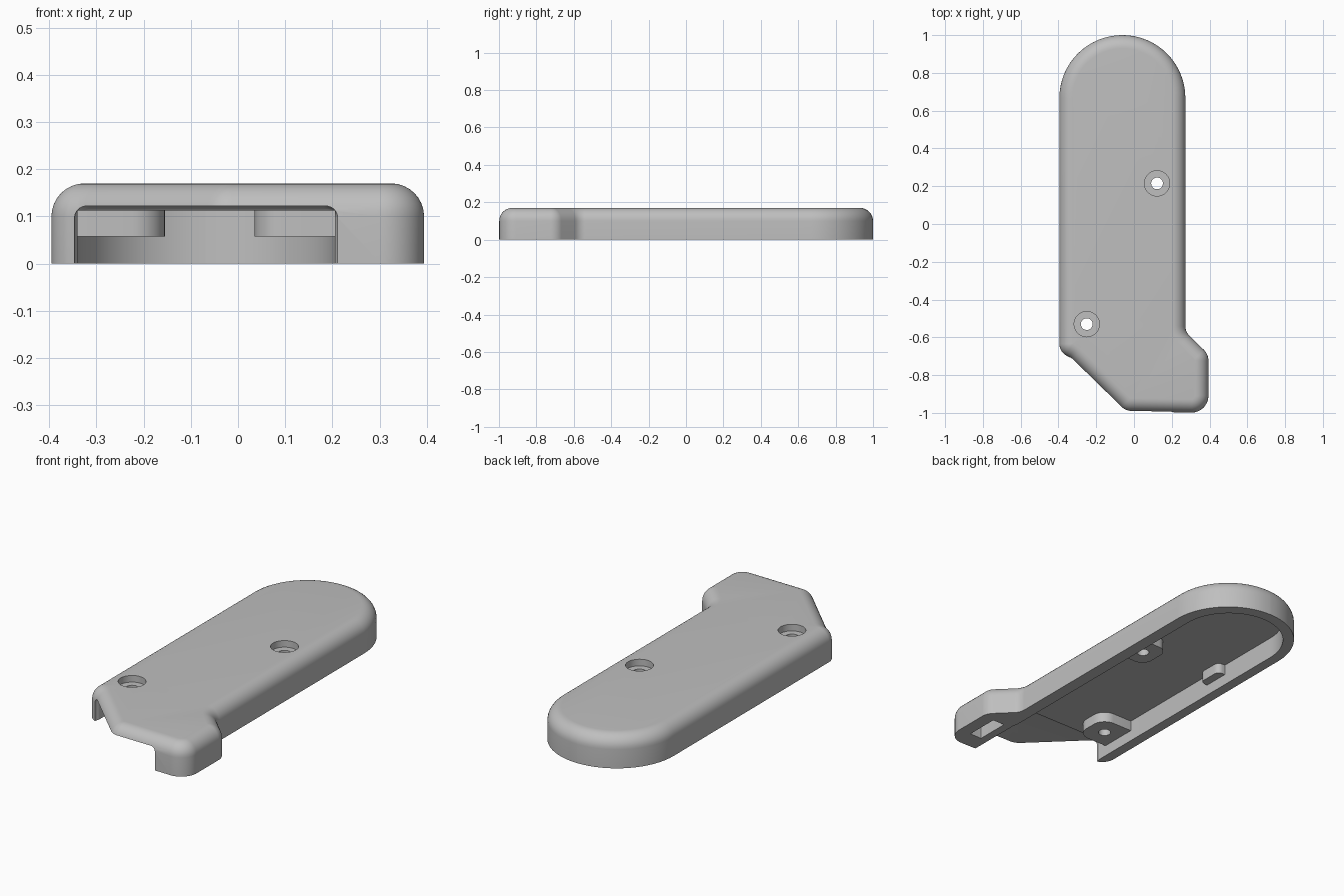
import bpy, bmesh, math
from mathutils import Vector

cube = bpy.data.objects.get("Cube")
if cube:
    bpy.data.objects.remove(cube, do_unlink=True)

grey = bpy.data.materials.new("plain_grey")
grey.use_nodes = True
COLOUR = (0.52, 0.52, 0.52, 1)
grey.diffuse_color = COLOUR
grey.node_tree.nodes["Principled BSDF"].inputs["Base Color"].default_value = COLOUR


def outline(corners, inset=0.0, steps=10):
    """Counter-clockwise (x, y, radius) corners, moved inward and rounded."""
    pts = [Vector(c[:2]) for c in corners]
    n = len(pts)
    dirs = [(pts[(i + 1) % n] - pts[i]).normalized() for i in range(n)]
    ring = []
    for i, (p, corner) in enumerate(zip(pts, corners)):
        a, b = dirs[i - 1], dirs[i]
        turn = math.atan2(a.x * b.y - a.y * b.x, a.dot(b))
        side = math.copysign(1, turn)
        inward = Vector((-a.y - b.y, a.x + b.x)) / (1 + a.dot(b))
        radius = max(corner[2] - side * inset, 0.002)
        centre = p + inward * (inset + side * radius)
        start = math.atan2(-a.x, a.y) if side > 0 else math.atan2(a.x, -a.y)
        if side > 0:
            start = math.atan2(-a.x, a.y)
        for k in range(steps + 1):
            t = start + turn * k / steps
            ring.append(centre + radius * Vector((math.cos(t), math.sin(t))))
    return ring


def loft(name, corners, z0, z1, fillet=0.0, steps=10):
    """Upright solid on a rounded outline with an optional rounded top edge."""
    levels = [(0, z0), (0, z1 - fillet)]
    if fillet:
        for k in range(1, 9):
            t = math.pi / 2 * k / 8
            levels.append((fillet * (1 - math.cos(t)), z1 - fillet + fillet * math.sin(t)))
    bm = bmesh.new()
    rings = [[bm.verts.new((p.x, p.y, z)) for p in outline(corners, d, steps)]
             for d, z in levels]
    n = len(rings[0])
    for low, high in zip(rings, rings[1:]):
        for i in range(n):
            j = (i + 1) % n
            bm.faces.new((low[i], low[j], high[j], high[i]))
    bm.faces.new(rings[0][::-1])
    bm.faces.new(rings[-1])
    bmesh.ops.remove_doubles(bm, verts=bm.verts, dist=1e-5)
    bmesh.ops.recalc_face_normals(bm, faces=bm.faces)
    mesh = bpy.data.meshes.new(name)
    bm.to_mesh(mesh)
    bm.free()
    mesh.materials.append(grey)
    obj = bpy.data.objects.new(name, mesh)
    bpy.context.collection.objects.link(obj)
    return obj


def box(x0, x1, y0, y1, r=0.002):
    return [(x0, y0, r), (x1, y0, r), (x1, y1, r), (x0, y1, r)]


def disc(x, y, r):
    return box(x - r, x + r, y - r, y + r, r)


def activate(obj):
    bpy.ops.object.select_all(action='DESELECT')
    obj.select_set(True)
    bpy.context.view_layer.objects.active = obj


def cut(obj, cutter):
    activate(obj)
    mod = obj.modifiers.new("cut", 'BOOLEAN')
    mod.operation, mod.solver, mod.object = 'DIFFERENCE', 'EXACT', cutter
    bpy.ops.object.modifier_apply(modifier=mod.name)
    bpy.data.objects.remove(cutter, do_unlink=True)


# Cover: round at the back, with a side foot and a slanted front corner
body = [(0.272, 1, 0.333), (-0.395, 1, 0.333), (-0.395, -0.675, 0.072),
        (-0.335, -0.71, 0.08), (-0.045, -0.993, 0.08), (0.394, -1, 0.09),
        (0.394, -0.69, 0.08), (0.272, -0.57, 0.07)]
cover = loft("cover_shell", body, 0, 0.17, 0.07, 16)

# Hollow underside, open at the front through a rounded mouth
cavity = box(-0.34, 0.205, -1.3, 0.94)
cavity[2:] = [(0.205, 0.94, 0.272), (-0.34, 0.94, 0.272)]
cut(cover, loft("cavity_cutter", cavity, -0.1, 0.113, 0, 16))
cut(cover, loft("mouth_cutter", box(-0.346, 0.211, -1.3, -0.67, 0.03), -0.1, 0.122, 0.025))

# Pocket under the foot
cut(cover, loft("slot_cutter", box(0.255, 0.325, -0.9, -0.72), -0.1, 0.1))

# Screw bosses and a small rib, attached to the inner side walls
left_boss = loft("front_boss", [(-0.36, -0.63, 0.002), (-0.155, -0.63, 0.07),
                                (-0.155, -0.43, 0.07), (-0.36, -0.43, 0.002)], 0.058, 0.125)
right_boss = loft("rear_boss", [(0.035, 0.12, 0.06), (0.23, 0.12, 0.002),
                                (0.23, 0.31, 0.002), (0.035, 0.31, 0.06)], 0.058, 0.125)
rib = loft("wall_rib", [(-0.36, 0.17, 0.002), (-0.295, 0.17, 0.03),
                        (-0.295, 0.31, 0.03), (-0.36, 0.31, 0.002)], 0.058, 0.125)

# Countersunk screw holes through cover and bosses
for boss, x, y in ((left_boss, -0.25, -0.53), (right_boss, 0.122, 0.215)):
    cut(cover, loft("counterbore_cutter", disc(x, y, 0.067), 0.135, 0.3))
    for part in (cover, boss):
        cut(part, loft("hole_cutter", disc(x, y, 0.031), -0.1, 0.3))

for part in (cover, left_boss, right_boss, rib):
    activate(part)
    bpy.ops.object.shade_smooth_by_angle(angle=math.radians(30))
